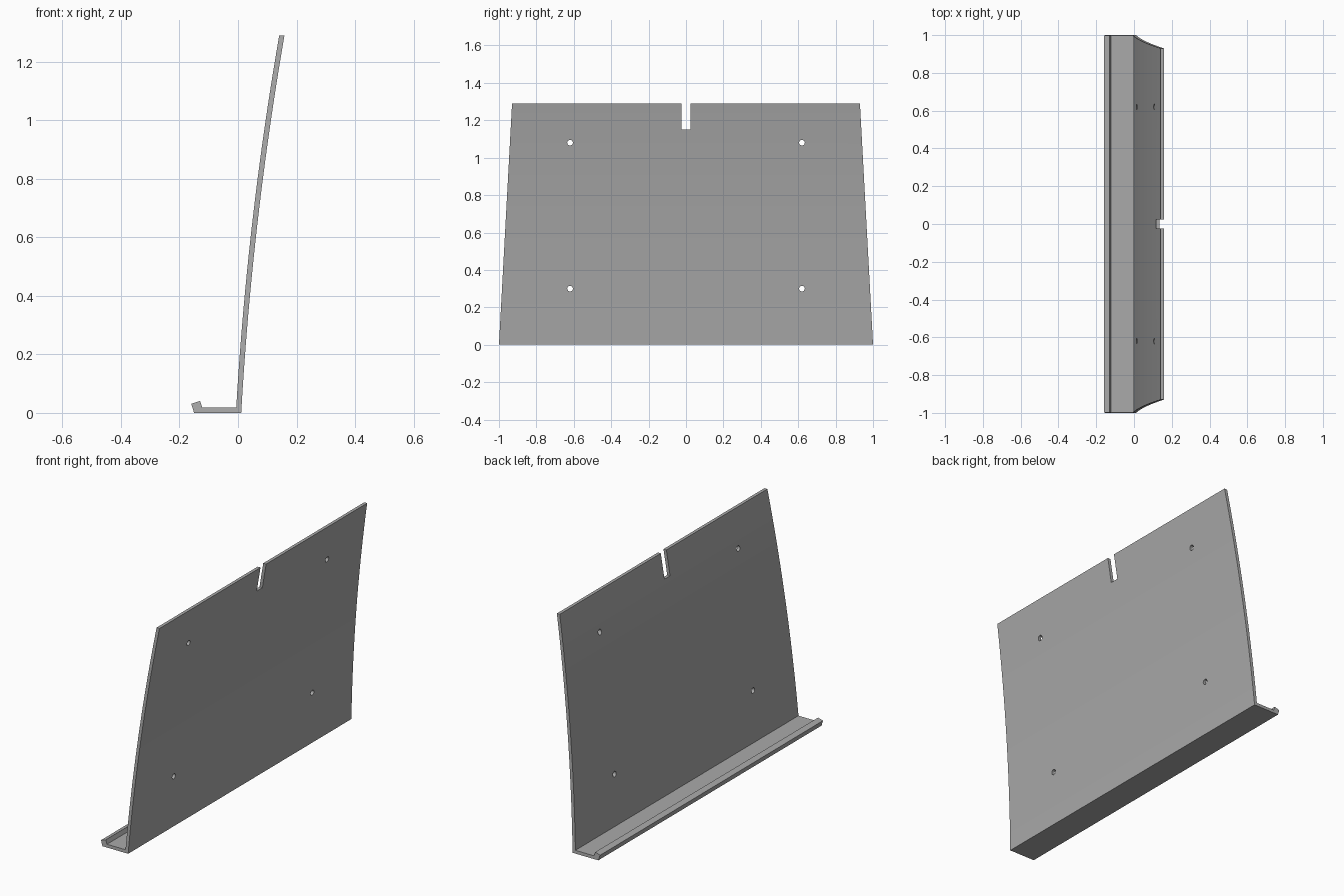
import bpy
import bmesh
import math

cube = bpy.data.objects.get("Cube")
if cube:
    bpy.data.objects.remove(cube, do_unlink=True)

HEIGHT = 1.29
THICK = 0.018
TAPER = 0.07 / HEIGHT

grey = bpy.data.materials.new("light grey")
grey.use_nodes = True
colour = (0.4, 0.4, 0.4, 1)
grey.diffuse_color = colour
grey.node_tree.nodes["Principled BSDF"].inputs["Base Color"].default_value = colour


def panel_x(z):
    """Gently bowed front surface of the back panel."""
    return -0.007 + 0.0565 * z + 0.045 * z * z


# Side profile: lipped tray that turns up into the curved back panel
STEPS = 24
heights = [THICK + (HEIGHT - THICK) * i / STEPS for i in range(STEPS + 1)]
lip = [(-0.15, 0), (-0.16, 0.031), (-0.13, 0.041), (-0.122, THICK)]
front = [(panel_x(z), z) for z in heights]
back = [(x + THICK, z) for x, z in reversed(front)] + [(panel_x(0) + THICK, 0)]
profile = lip + front + back

# Sweep the profile across the width, narrowing towards the top
bm = bmesh.new()
ends = [[bm.verts.new((x, side * (1 - TAPER * z), z)) for x, z in profile]
        for side in (-1, 1)]
bm.faces.new(ends[0])
bm.faces.new(ends[1][::-1])
for i in range(len(profile)):
    j = (i + 1) % len(profile)
    bm.faces.new((ends[0][i], ends[1][i], ends[1][j], ends[0][j]))
bmesh.ops.recalc_face_normals(bm, faces=bm.faces)
mesh = bpy.data.meshes.new("tray_and_back_panel")
bm.to_mesh(mesh)
bm.free()
mesh.materials.append(grey)
body = bpy.data.objects.new("tray_and_back_panel", mesh)
bpy.context.collection.objects.link(body)

# Cutters: four screw holes and the top slot
cutters = []
for y in (-0.62, 0.62):
    for z in (0.30, 1.08):
        bpy.ops.mesh.primitive_cylinder_add(
            vertices=24, radius=0.015, depth=0.6,
            location=(0.1, y, z), rotation=(0, math.pi / 2, 0))
        cutters.append(bpy.context.object)
bpy.ops.mesh.primitive_cube_add(size=1, location=(0.1, 0, 1.30))
slot = bpy.context.object
slot.scale = (0.6, 0.05, 0.30)
cutters.append(slot)

for cutter in cutters:
    cutter.name = "cutter"
    cutter.hide_render = True
    cut = body.modifiers.new("cut", "BOOLEAN")
    cut.operation = "DIFFERENCE"
    cut.solver = "EXACT"
    cut.object = cutter

bpy.ops.object.select_all(action="DESELECT")
body.select_set(True)
bpy.context.view_layer.objects.active = body
for name in [m.name for m in body.modifiers]:
    bpy.ops.object.modifier_apply(modifier=name)
for cutter in cutters:
    bpy.data.objects.remove(cutter, do_unlink=True)
bpy.ops.object.shade_smooth_by_angle(angle=math.radians(20))
